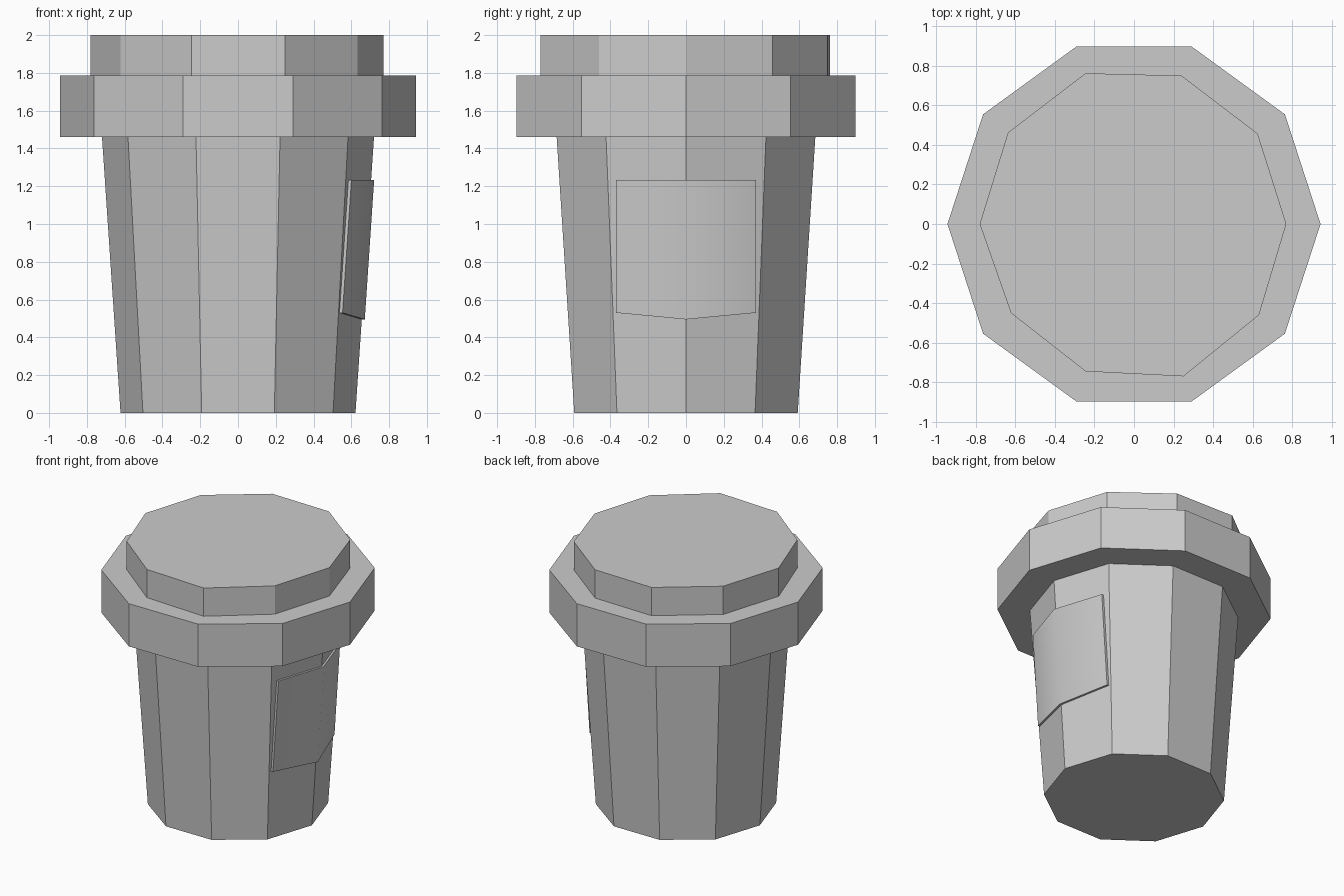
import bpy, bmesh, math

if "Cube" in bpy.data.objects:
    bpy.data.objects.remove(bpy.data.objects["Cube"])

def make(name, verts, faces):
    me = bpy.data.meshes.new(name)
    me.from_pydata(verts, [], faces)
    bm = bmesh.new()
    bm.from_mesh(me)
    bmesh.ops.recalc_face_normals(bm, faces=bm.faces[:])
    bm.to_mesh(me)
    bm.free()
    ob = bpy.data.objects.new(name, me)
    bpy.context.collection.objects.link(ob)
    return ob

def loft(name, sections):
    """Closed solid through matching loops of 3D points."""
    n = len(sections[0])
    verts = [p for s in sections for p in s]
    faces = [tuple(range(n)), tuple(range(len(verts) - n, len(verts)))]
    for k in range(len(sections) - 1):
        for i in range(n):
            a, b = k * n + i, k * n + (i + 1) % n
            faces.append((a, b, b + n, a + n))
    return make(name, verts, faces)

def ring(r, z):
    return [(r * math.cos(i * math.tau / 10), r * math.sin(i * math.tau / 10), z)
            for i in range(10)]

# Tapered ten-sided cup and its wide rim
loft("cup_body", [ring(0.622, 0), ring(0.72, 1.46)])
loft("lid_rim", [ring(0.943, 1.46), ring(0.943, 1.785)])

# Slightly uneven lid top
outline = [(0.77, 0), (0.625, 0.457), (0.24, 0.75), (-0.245, 0.762), (-0.637, 0.462),
           (-0.78, 0), (-0.622, -0.45), (-0.245, -0.745), (0.25, -0.77), (0.632, -0.46)]
loft("lid_top", [[(x, y, z) for x, y in outline] for z in (1.785, 2.0)])

# Label wrapped around the right-hand corner of the cup
def label_column(y, z_low):
    def x(z, out):
        return 0.622 + 0.0671 * z - abs(y) * math.tan(math.radians(18)) + out
    return [(x(z_low, -0.002), y, z_low), (x(z_low, 0.016), y, z_low),
            (x(1.233, 0.016), y, 1.233), (x(1.233, -0.002), y, 1.233)]

label = loft("label", [label_column(-0.37, 0.53), label_column(0, 0.495),
                       label_column(0.37, 0.53)])
bpy.ops.object.select_all(action='DESELECT')
label.select_set(True)
bpy.context.view_layer.objects.active = label
bpy.ops.object.shade_smooth_by_angle(angle=math.radians(45))
